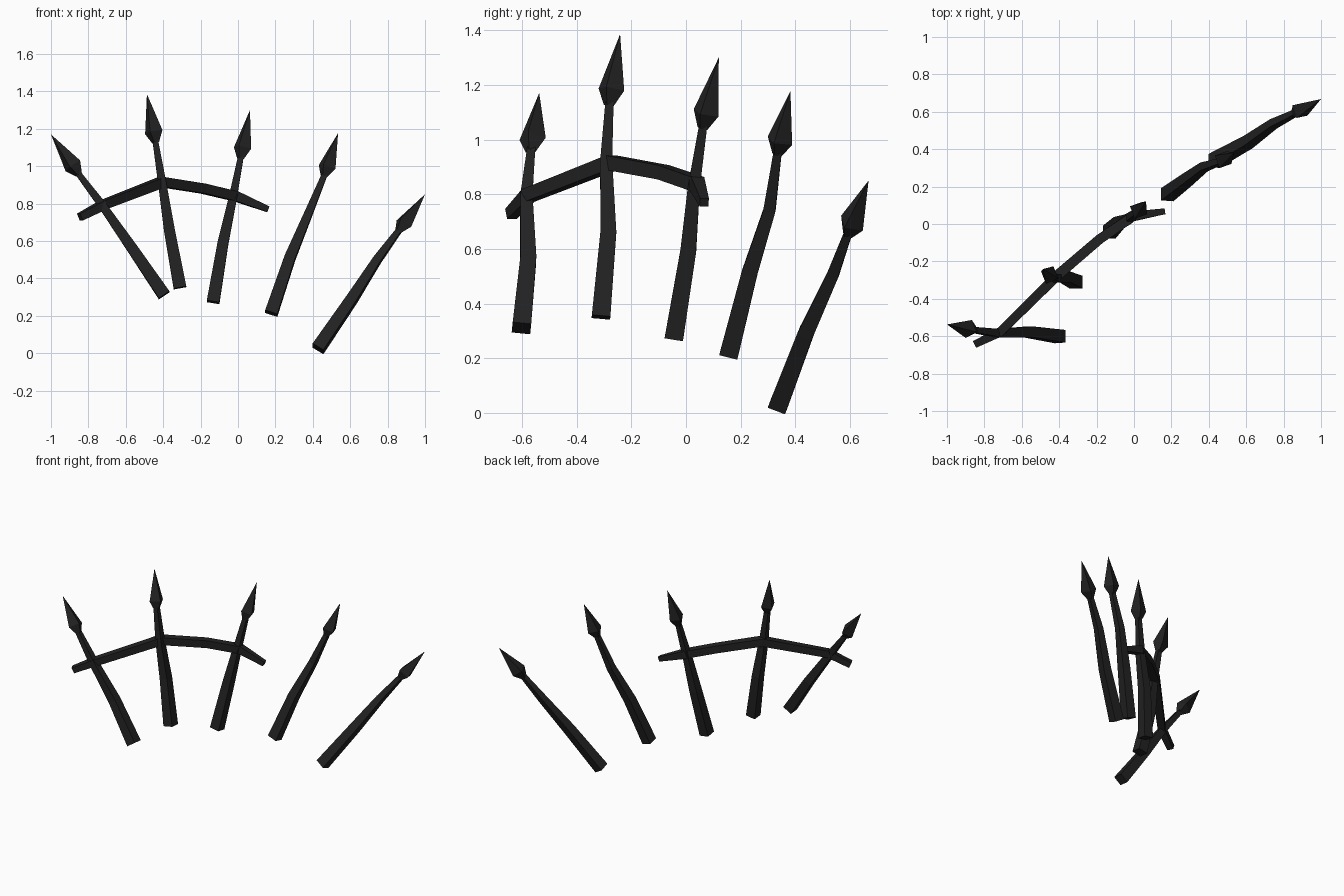
import bpy, math
from mathutils import Vector

if "Cube" in bpy.data.objects:
    bpy.data.objects.remove(bpy.data.objects["Cube"])

iron = bpy.data.materials.new("dark_iron")
iron.diffuse_color = (0.016, 0.016, 0.016, 1)
iron.use_nodes = True
iron.node_tree.nodes["Principled BSDF"].inputs["Base Color"].default_value = iron.diffuse_color


def sweep(name, points, halves, ref, turn=0.0):
    """Square tube through points; half-width per point, 0 makes a sharp tip."""
    pts = [Vector(p) for p in points]
    verts, faces, rings = [], [], []
    for i, (p, h) in enumerate(zip(pts, halves)):
        d = (pts[min(i + 1, len(pts) - 1)] - pts[max(i - 1, 0)]).normalized()
        u = (Vector(ref) - d * d.dot(Vector(ref))).normalized()
        v = d.cross(u)
        start = len(verts)
        if h == 0:
            verts.append(p)
            rings.append([start] * 4)
            continue
        for k in range(4):
            a = turn + math.pi / 4 + k * math.pi / 2
            verts.append(p + (u * math.cos(a) + v * math.sin(a)) * h * math.sqrt(2))
        rings.append(list(range(start, start + 4)))
    for a, b in zip(rings, rings[1:]):
        for k in range(4):
            n = (k + 1) % 4
            faces.append((a[k], a[n], b[n], b[k]) if b[0] != b[1] else (a[k], a[n], b[0]))
    faces.append(rings[0][::-1])
    if halves[-1] > 0:
        faces.append(rings[-1])
    mesh = bpy.data.meshes.new(name)
    mesh.from_pydata(verts, [], faces)
    mesh.materials.append(iron)
    ob = bpy.data.objects.new(name, mesh)
    bpy.context.collection.objects.link(ob)
    return ob


# Each spike: base, lower bend, upper bend, neck, tip
spikes = [
    [(-.395, -.602, .31), (-.565, -.577, .56), (-.725, -.584, .79), (-.85, -.568, .955), (-1.0, -.537, 1.17)],
    [(-.31, -.311, .35), (-.367, -.284, .66), (-.407, -.292, .92), (-.44, -.282, 1.125), (-.487, -.241, 1.386)],
    [(-.133, -.044, .273), (-.08, .008, .59), (-.03, .028, .82), (.013, .06, 1.04), (.064, .12, 1.3)],
    [(.178, .157, .213), (.278, .232, .51), (.374, .305, .74), (.46, .333, .945), (.535, .382, 1.177)],
    [(.428, .337, .024), (.61, .438, .29), (.745, .535, .50), (.856, .59, .65), (1.0, .668, .85)],
]
for n, s in enumerate(spikes, 1):
    neck, tip = Vector(s[3]), Vector(s[4])
    axis = tip - neck
    # Tapering bent shaft, reaching slightly into the spearhead
    sweep(f"shaft_{n}", s[:3] + [neck + axis * .05], (.034, .029, .022, .015), (1, 0, 0))
    # Spearhead
    sweep(f"spearhead_{n}", [neck, neck + axis * .22, tip], (.014, .036, 0),
          (1, 0, 0), math.radians(22))

# Surviving piece of crooked rail
sweep("rail", [(-.845, -.64, .728), (-.717, -.578, .795), (-.407, -.272, .915),
               (-.185, -.082, .88), (-.01, .04, .838), (.16, .067, .77)],
      (.02, .024, .027, .026, .026, .016), (0, 0, 1))
